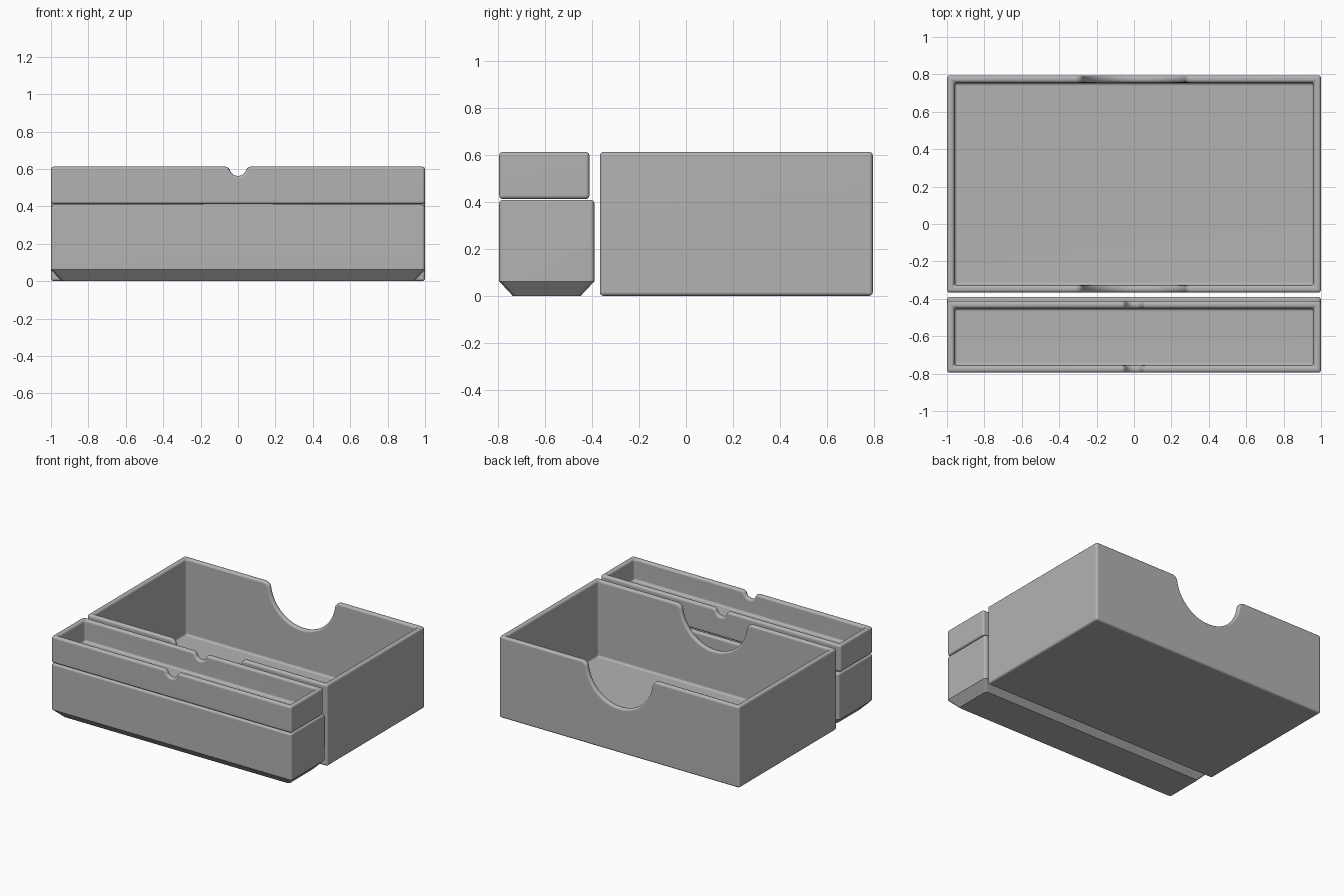
import bpy, bmesh
from math import sin, cos, pi, sqrt, atan2, radians

if "Cube" in bpy.data.objects:
    bpy.data.objects.remove(bpy.data.objects["Cube"], do_unlink=True)

WALL = 0.04
GREY = (0.45, 0.45, 0.45, 1)
grey = bpy.data.materials.new("plain grey")
grey.use_nodes = True
grey.diffuse_color = GREY
grey.node_tree.nodes["Principled BSDF"].inputs["Base Color"].default_value = GREY


def add_object(name, bm):
    bmesh.ops.recalc_face_normals(bm, faces=bm.faces)
    mesh = bpy.data.meshes.new(name)
    bm.to_mesh(mesh)
    bm.free()
    mesh.materials.append(grey)
    obj = bpy.data.objects.new(name, mesh)
    bpy.context.collection.objects.link(obj)
    return obj


def block(name, x, y0, y1, z0, z1, taper=0, taper_inset=0):
    """Box centred on x, with an optional tapered foot."""
    rings = [(z0, taper_inset), (z0 + taper, 0), (z1, 0)] if taper else [(z0, 0), (z1, 0)]
    bm = bmesh.new()
    loops = []
    for z, i in rings:
        corners = [(-x + i, y0 + i), (x - i, y0 + i), (x - i, y1 - i), (-x + i, y1 - i)]
        loops.append([bm.verts.new((*c, z)) for c in corners])
    for a, b in zip(loops, loops[1:]):
        for k in range(4):
            n = (k + 1) % 4
            bm.faces.new((a[k], a[n], b[n], b[k]))
    bm.faces.new(loops[0])
    bm.faces.new(loops[-1])
    return add_object(name, bm)


def notch_cutter(y0, y1, top, radius, drop, fillet):
    """Round thumb notch whose shoulders blend into the rim."""
    xf = sqrt((radius + fillet) ** 2 - (fillet - drop) ** 2)
    lean = atan2(drop - fillet, xf)
    half = []
    for k in range(9):      # shoulder
        a = pi / 2 + (pi / 2 + lean) * k / 8
        half.append((xf + fillet * cos(a), top - fillet + fillet * sin(a)))
    half[0] = tuple(2 * p - q for p, q in zip(half[0], half[1]))
    for k in range(1, 17):  # bowl
        a = lean + (-pi / 2 - lean) * k / 16
        half.append((radius * cos(a), top - drop + radius * sin(a)))
    half.insert(0, (half[0][0], top + 0.1))
    outline = half + [(-x, z) for x, z in reversed(half[:-1])]
    bm = bmesh.new()
    face = bm.faces.new([bm.verts.new((x, y0, z)) for x, z in outline])
    back = bm.faces.new([bm.verts.new((x, y1, z)) for x, z in outline])
    bmesh.ops.bridge_loops(bm, edges=list(face.edges) + list(back.edges))
    return add_object("notch_cutter", bm)


def apply_modifier(obj, mod):
    bpy.ops.object.select_all(action='DESELECT')
    bpy.context.view_layer.objects.active = obj
    obj.select_set(True)
    bpy.ops.object.modifier_apply(modifier=mod.name)


def cut(obj, cutter):
    mod = obj.modifiers.new("cut", 'BOOLEAN')
    mod.operation = 'DIFFERENCE'
    mod.solver = 'EXACT'
    mod.object = cutter
    apply_modifier(obj, mod)
    bpy.data.objects.remove(cutter, do_unlink=True)


def tray(name, y0, y1, z0, z1, notch=None, taper=0, taper_inset=0):
    obj = block(name, 1, y0, y1, z0, z1, taper, taper_inset)
    floor = z0 + max(WALL, taper)
    cut(obj, block("cavity", 1 - WALL, y0 + WALL, y1 - WALL, floor, z1 + 0.1))
    if notch:
        cut(obj, notch_cutter(y0 - 0.1, y1 + 0.1, z1, *notch))
    # soft rim, corners and inner fillets
    mod = obj.modifiers.new("round", 'BEVEL')
    mod.width = 0.016
    mod.segments = 3
    mod.limit_method = 'ANGLE'
    mod.angle_limit = radians(50)
    mod.use_clamp_overlap = False
    apply_modifier(obj, mod)
    bpy.ops.object.shade_smooth_by_angle(angle=radians(35))
    # keep the large walls flat
    mod = obj.modifiers.new("flat walls", 'WEIGHTED_NORMAL')
    mod.keep_sharp = True
    apply_modifier(obj, mod)


# Large open tray with deep thumb notches front and back
tray("large_tray", -0.367, 0.795, 0, 0.613, notch=(0.275, 0, 0.045))
# Narrow lower box with a tapered foot
tray("lower_box", -0.795, -0.39, 0, 0.409, taper=0.062, taper_inset=0.058)
# Shallow tray resting on the lower box, with small notches
tray("upper_tray", -0.795, -0.411, 0.412, 0.613, notch=(0.045, 0.005, 0.03))
